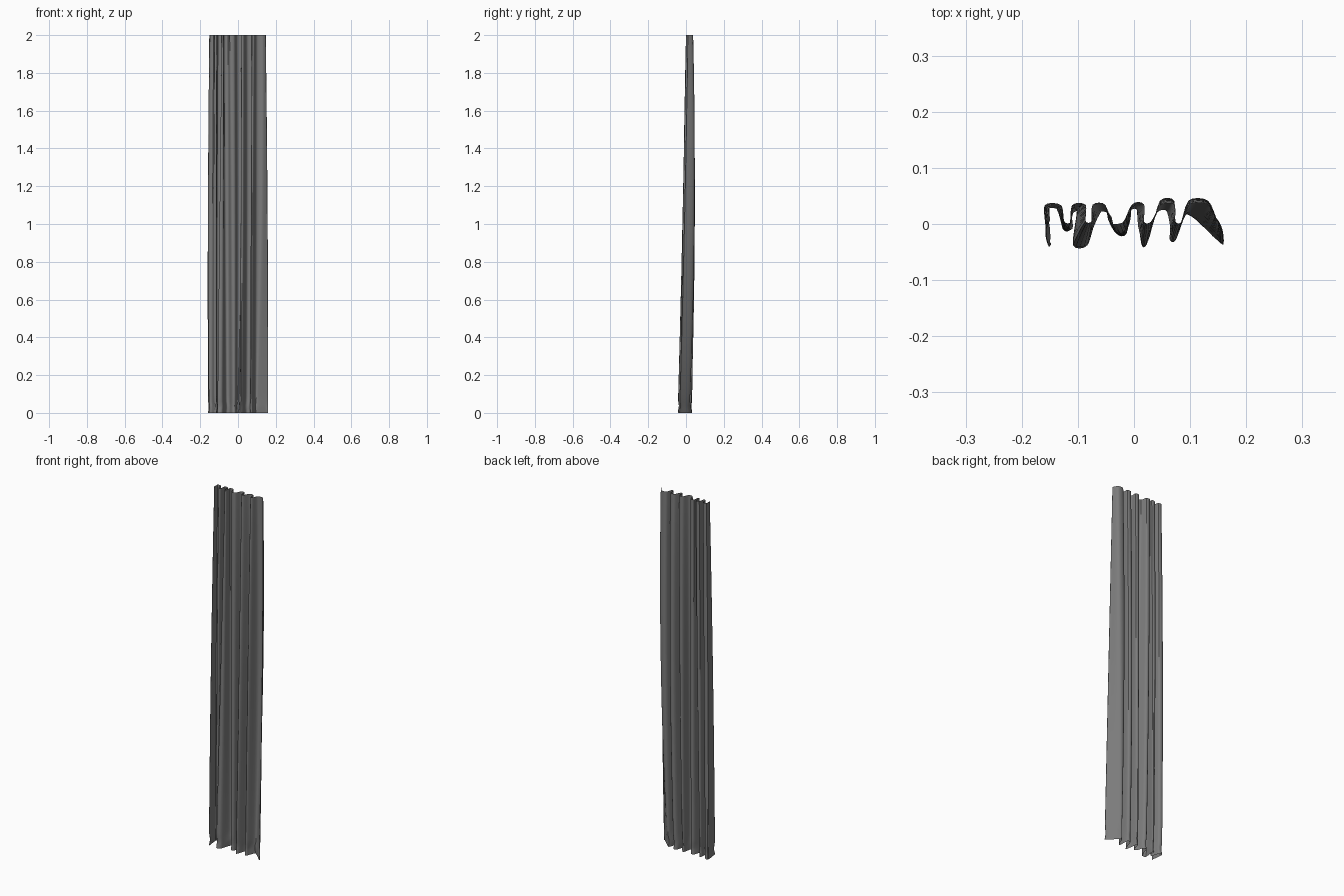
import bpy, bmesh, math
from mathutils import Vector

if "Cube" in bpy.data.objects:
    bpy.data.objects.remove(bpy.data.objects["Cube"])

# Pleat extremes (x, y, half width of the fold) at hem, body and heading
HEM = [(-.152, -.038, .001), (-.148, .027, .010), (-.120, -.010, .006), (-.106, .022, .004),
       (-.096, -.038, .013), (-.055, .020, .009), (-.022, -.018, .008), (.000, .025, .005),
       (.018, -.036, .005), (.052, .022, .010), (.070, -.028, .005), (.097, .014, .006),
       (.157, -.034, .003)]
BODY = [(-.157, -.014, .001), (-.147, .033, .012), (-.121, -.006, .006), (-.102, .032, .009),
        (-.088, -.014, .010), (-.060, .032, .010), (-.025, -.012, .011), (.006, .034, .009),
        (.022, -.014, .007), (.058, .041, .012), (.074, -.012, .006), (.112, .040, .016),
        (.155, -.008, .002)]
HEADING = [(-.151, .006, .001), (-.139, .033, .010), (-.118, .004, .006), (-.096, .034, .010),
           (-.081, .005, .005), (-.063, .034, .011), (-.032, .003, .012), (.007, .034, .011),
           (.024, .004, .006), (.060, .034, .012), (.080, .004, .006), (.115, .035, .016),
           (.146, .010, .001)]


def spline(points, steps):
    """Catmull-Rom curve through the points."""
    p = [points[0]] + points + [points[-1]]
    out = []
    for i in range(1, len(p) - 2):
        a, b, c, d = p[i - 1:i + 3]
        for s in range(steps):
            t = s / steps
            out.append(b + 0.4 * t * (1 - t) ** 2 * (c - a)
                       + (3 * t ** 2 - 2 * t ** 3) * (c - b)
                       - 0.4 * t * t * (1 - t) * (d - b))
    return out + [p[-2]]


def section(keys):
    """Fold profile: every extreme becomes a short flat."""
    pts = []
    for x, y, w in keys:
        pts += [Vector((x - w, y)), Vector((x + w, y))]
    return spline(pts, 4)


hem, body, heading = section(HEM), section(BODY), section(HEADING)
n = len(hem)

# Curtain cloth: fold profile blended up the drop
bm = bmesh.new()
heights = [0, .012, .025, .04, .06, .09] + [.15 + i * 1.85 / 30 for i in range(31)]
rows = []
for z in heights:
    t = z / 2
    wh, wb, wt = (1 - t) * (1 - 2 * t), 4 * t * (1 - t), t * (2 * t - 1)
    row = []
    for i in range(n):
        p = hem[i] * wh + body[i] * wb + heading[i] * wt
        # slight gather just above the floor, flaring at the hem
        g = math.exp(-((z - .035) / .02) ** 2)
        x = p.x * (1 - .025 * g) + .002 * g * math.sin(i * 1.3)
        y = p.y * (1 - .12 * g)
        row.append(bm.verts.new((x, y, z)))
    rows.append(row)
for a, b in zip(rows, rows[1:]):
    for i in range(n - 1):
        bm.faces.new((a[i], a[i + 1], b[i + 1], b[i]))

mesh = bpy.data.meshes.new("curtain")
bm.to_mesh(mesh)
bm.free()
curtain = bpy.data.objects.new("curtain", mesh)
bpy.context.collection.objects.link(curtain)
bpy.context.view_layer.objects.active = curtain
curtain.select_set(True)
bpy.ops.object.shade_smooth_by_angle(angle=math.radians(40))
mat = bpy.data.materials.new("cloth_grey")
mat.diffuse_color = (.2, .2, .2, 1)
mat.use_nodes = True
mat.node_tree.nodes["Principled BSDF"].inputs["Base Color"].default_value = mat.diffuse_color
mesh.materials.append(mat)
